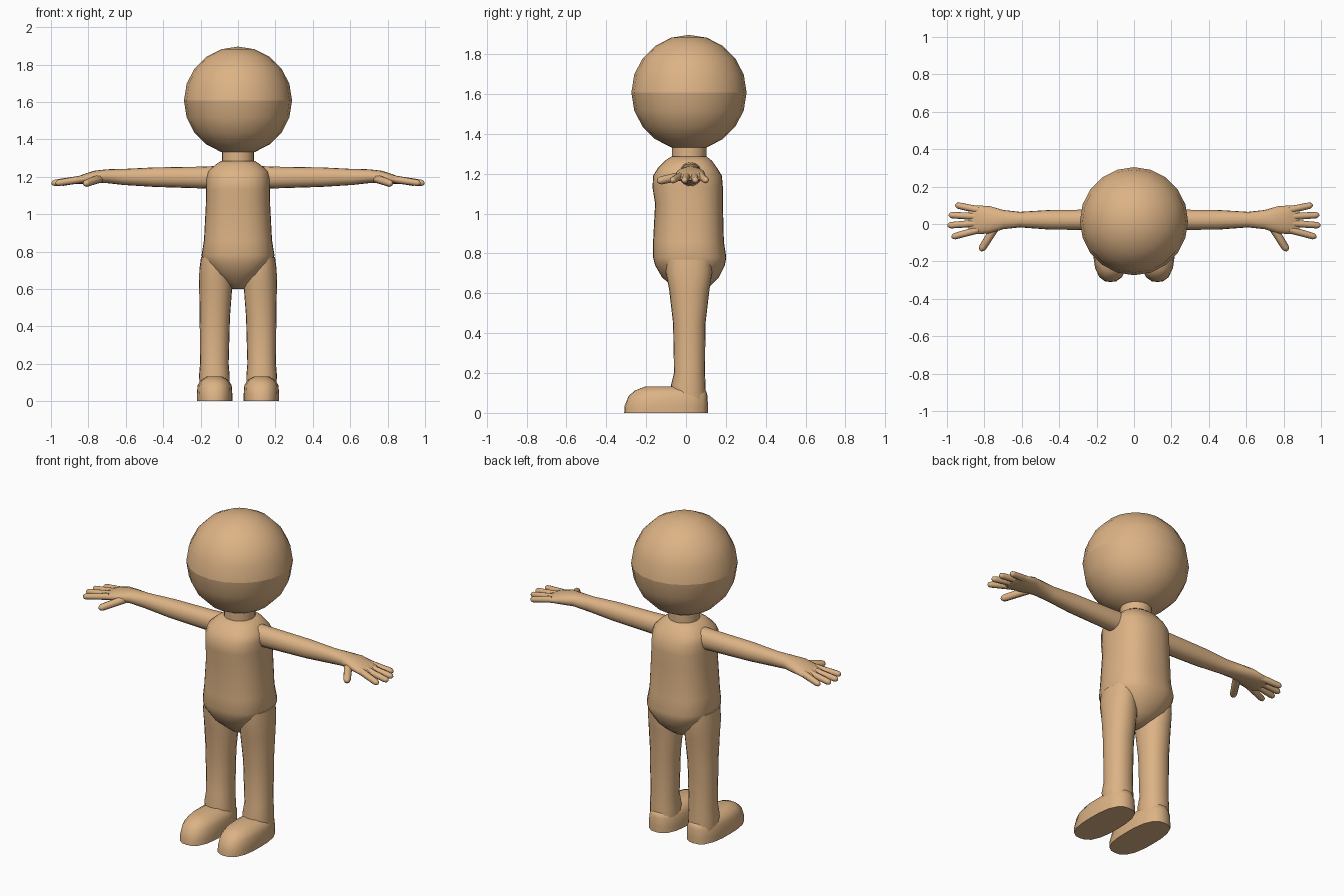
import bpy
import bmesh
from math import cos, sin, pi, radians
from mathutils import Vector

old = bpy.data.objects.get("Cube")
if old:
    bpy.data.objects.remove(old)

# One warm tan for the whole figure
TAN = (0.72, 0.45, 0.235, 1)
tan = bpy.data.materials.new("warm tan")
tan.use_nodes = True
tan.diffuse_color = TAN
tan.node_tree.nodes["Principled BSDF"].inputs["Base Color"].default_value = TAN


def finish(name, bm, mirrored=False, angle=50):
    """Turn a bmesh into a smooth shaded object, optionally mirrored in x."""
    bmesh.ops.recalc_face_normals(bm, faces=bm.faces[:])
    for face in bm.faces:
        face.smooth = True
    mesh = bpy.data.meshes.new(name)
    bm.to_mesh(mesh)
    bm.free()
    mesh.set_sharp_from_angle(angle=radians(angle))
    mesh.materials.append(tan)
    obj = bpy.data.objects.new(name, mesh)
    bpy.context.collection.objects.link(obj)
    if mirrored:
        obj.modifiers.new("Mirror", 'MIRROR').use_mirror_merge = False
    return obj


def skin(bm, loops):
    """Bridge successive vertex loops and cap both ends."""
    rows = [[bm.verts.new(p) for p in loop] for loop in loops]
    count = len(rows[0])
    for low, high in zip(rows, rows[1:]):
        for i in range(count):
            j = (i + 1) % count
            bm.faces.new((low[i], low[j], high[j], high[i]))
    bm.faces.new(rows[0][::-1])
    bm.faces.new(rows[-1])


def loft(bm, rings, power=2.0, count=20, along_x=False):
    """Rings are (position, min a, max a, min b, max b), rounded by power."""
    loops = []
    for t, a0, a1, b0, b1 in rings:
        loop = []
        for i in range(count):
            c, s = cos(2 * pi * i / count), sin(2 * pi * i / count)
            k = (abs(c) ** power + abs(s) ** power) ** (-1 / power)
            a = (a0 + a1) / 2 + (a1 - a0) / 2 * c * k
            b = (b0 + b1) / 2 + (b1 - b0) / 2 * s * k
            loop.append((t, a, b) if along_x else (a, b, t))
        loops.append(loop)
    skin(bm, loops)


def finger(bm, base, tip, radius, count=8):
    """A tapering tube with a rounded tip."""
    base, tip = Vector(base), Vector(tip)
    way = (tip - base).normalized()
    side = way.cross(Vector((0, 0, 1))).normalized()
    up = side.cross(way)
    length = (tip - base).length
    loops = []
    for d, r in ((0, 1.1), (length - radius, 0.95),
                 (length - radius * 0.4, 0.75), (length, 0.3)):
        loops.append([base + way * d + (side * cos(2 * pi * i / count)
                      + up * sin(2 * pi * i / count)) * radius * r
                      for i in range(count)])
    skin(bm, loops)


# Head: a ball with a crease around its equator
bm = bmesh.new()
bmesh.ops.create_uvsphere(bm, u_segments=20, v_segments=10, radius=0.289)
equator = [e for e in bm.edges if all(abs(v.co.z) < 0.001 for v in e.verts)]
bmesh.ops.split_edges(bm, edges=equator)
bmesh.ops.translate(bm, verts=bm.verts[:], vec=(0, 0.015, 1.607))
finish("head", bm)

# Torso: rounded crotch, hips, chest and sloping shoulders
torso = [  # height, half width, front, back
    (0.60, 0.03, -0.03, 0.07), (0.635, 0.08, -0.07, 0.12),
    (0.68, 0.135, -0.12, 0.165), (0.74, 0.18, -0.155, 0.195),
    (0.78, 0.195, -0.165, 0.202), (0.86, 0.182, -0.165, 0.19),
    (1.05, 0.172, -0.155, 0.185), (1.13, 0.17, -0.168, 0.185),
    (1.19, 0.17, -0.165, 0.18), (1.23, 0.16, -0.14, 0.155),
    (1.265, 0.12, -0.105, 0.13), (1.285, 0.09, -0.075, 0.105),
]
bm = bmesh.new()
loft(bm, [(z, -w, w, f, b) for z, w, f, b in torso], power=2.5, count=24)
finish("torso", bm)

# Neck
bm = bmesh.new()
loft(bm, [(z, -0.086, 0.086, -0.07, 0.102) for z in (1.26, 1.36)])
finish("neck", bm)

# Legs
bm = bmesh.new()
loft(bm, [
    (0.05, 0.045, 0.205, -0.07, 0.1), (0.14, 0.045, 0.208, -0.075, 0.098),
    (0.2, 0.05, 0.203, -0.06, 0.095), (0.45, 0.043, 0.205, -0.065, 0.098),
    (0.62, 0.03, 0.208, -0.085, 0.118), (0.7, 0.04, 0.207, -0.1, 0.13),
    (0.77, 0.06, 0.198, -0.1, 0.13)], power=2.2)
finish("legs", bm, mirrored=True)

# Feet: flat soles, rounded toes
bm = bmesh.new()
loft(bm, [
    (0, 0.03, 0.22, -0.31, 0.11), (0.035, 0.03, 0.22, -0.308, 0.11),
    (0.085, 0.034, 0.216, -0.288, 0.108), (0.113, 0.05, 0.2, -0.255, 0.1),
    (0.132, 0.085, 0.165, -0.205, 0.06)], power=2.7)
finish("feet", bm, mirrored=True)

# Arms with flattened palms
bm = bmesh.new()
loft(bm, [
    (0.1, -0.035, 0.08, 1.135, 1.258), (0.2, -0.032, 0.077, 1.138, 1.254),
    (0.45, -0.03, 0.075, 1.146, 1.25), (0.61, -0.018, 0.065, 1.156, 1.242),
    (0.7, -0.028, 0.075, 1.166, 1.24), (0.77, -0.05, 0.095, 1.165, 1.232),
    (0.83, -0.054, 0.099, 1.162, 1.212), (0.87, -0.05, 0.095, 1.162, 1.196),
    (0.885, -0.04, 0.085, 1.168, 1.186)], power=2.2, count=16, along_x=True)
finish("arms", bm, mirrored=True)

# Fingers and thumb, spread like a fan
bm = bmesh.new()
for x, y, start in ((0.975, -0.07, -0.03), (0.997, -0.008, 0.005),
                    (0.99, 0.048, 0.04), (0.955, 0.102, 0.075)):
    finger(bm, (0.83, start, 1.188), (x, y, 1.165), 0.018)
finger(bm, (0.74, -0.015, 1.19), (0.82, -0.143, 1.162), 0.021)
finish("fingers", bm, mirrored=True)
